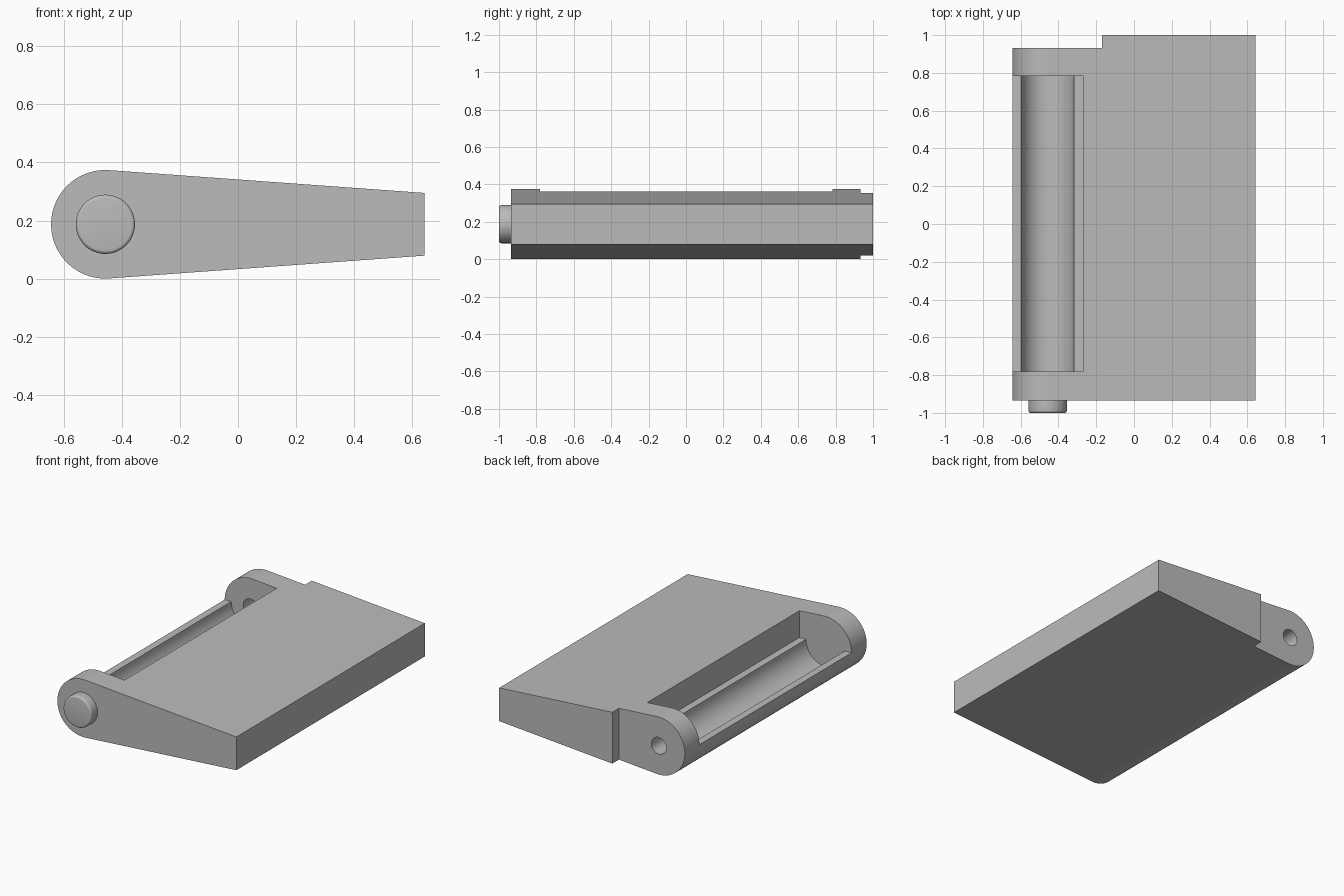
import bpy, bmesh, math

cube = bpy.data.objects.get("Cube")
if cube:
    bpy.data.objects.remove(cube, do_unlink=True)

AX, AZ = -0.457, 0.187           # hinge axis
FRONT, BACK = -0.935, 1.0

grey = bpy.data.materials.new("grey")
grey.use_nodes = True
grey.diffuse_color = (0.5, 0.5, 0.5, 1)
grey.node_tree.nodes["Principled BSDF"].inputs["Base Color"].default_value = (0.5, 0.5, 0.5, 1)


def arc(radius, start, end, steps):
    """Points of an arc around the hinge axis, in degrees."""
    angles = [math.radians(start + (end - start) * i / steps) for i in range(steps + 1)]
    return [(AX + radius * math.cos(a), AZ + radius * math.sin(a)) for a in angles]


def extrude(name, profile, y0, y1):
    """Solid made by sweeping an x-z profile along y."""
    bm = bmesh.new()
    face = bm.faces.new([bm.verts.new((x, y0, z)) for x, z in profile])
    swept = bmesh.ops.extrude_face_region(bm, geom=[face])["geom"]
    verts = [v for v in swept if isinstance(v, bmesh.types.BMVert)]
    bmesh.ops.translate(bm, verts=verts, vec=(0, y1 - y0, 0))
    bmesh.ops.recalc_face_normals(bm, faces=bm.faces[:])
    mesh = bpy.data.meshes.new(name)
    bm.to_mesh(mesh)
    bm.free()
    mesh.materials.append(grey)
    obj = bpy.data.objects.new(name, mesh)
    bpy.context.collection.objects.link(obj)
    return obj


def activate(obj):
    bpy.ops.object.select_all(action='DESELECT')
    obj.select_set(True)
    bpy.context.view_layer.objects.active = obj


def cut(obj, cutter):
    cutter.hide_render = True
    mod = obj.modifiers.new("cut", 'BOOLEAN')
    mod.operation = 'DIFFERENCE'
    mod.solver = 'EXACT'
    mod.object = cutter
    activate(obj)
    bpy.ops.object.modifier_apply(modifier=mod.name)
    bpy.data.objects.remove(cutter, do_unlink=True)


# Tapered plate with a rounded hinge edge
tip_x, tip_half, radius = 0.643, 0.108, 0.187
reach = math.hypot(tip_x - AX, tip_half)
tangent = math.degrees(math.atan2(tip_half, tip_x - AX) + math.acos(radius / reach))
outline = [(tip_x, AZ - tip_half), (tip_x, AZ + tip_half)]
outline += arc(radius, tangent, 360 - tangent, 64)
plate = extrude("tapered_plate", outline, FRONT, BACK)

# Open recess between the ears, with a half-round trough below
trough = [(-0.27, AZ), (-0.27, 0.6), (-0.8, 0.6), (-0.8, AZ)] + arc(0.14, 180, 360, 40)
cut(plate, extrude("recess_cutter", trough, -0.78, 0.783))

# Step at the back corner
step = [(-0.17, -0.2), (-0.17, 0.6), (-0.8, 0.6), (-0.8, -0.2)]
cut(plate, extrude("step_cutter", step, 0.932, 1.2))

# Pin hole through the back ear
cut(plate, extrude("hole_cutter", arc(0.054, 0, 360, 36)[:-1], 0.6, 1.1))

# Round pin head with a softened rim on the front ear
pin = extrude("pin_head", arc(0.102, 0, 360, 64)[:-1], -1.0, -0.9)
bevel = pin.modifiers.new("rim", 'BEVEL')
bevel.width = 0.012
bevel.segments = 4
bevel.limit_method = 'ANGLE'
bevel.angle_limit = math.radians(40)
activate(pin)
bpy.ops.object.modifier_apply(modifier=bevel.name)

for part in (plate, pin):
    activate(part)
    bpy.ops.object.shade_smooth_by_angle(angle=math.radians(30))
